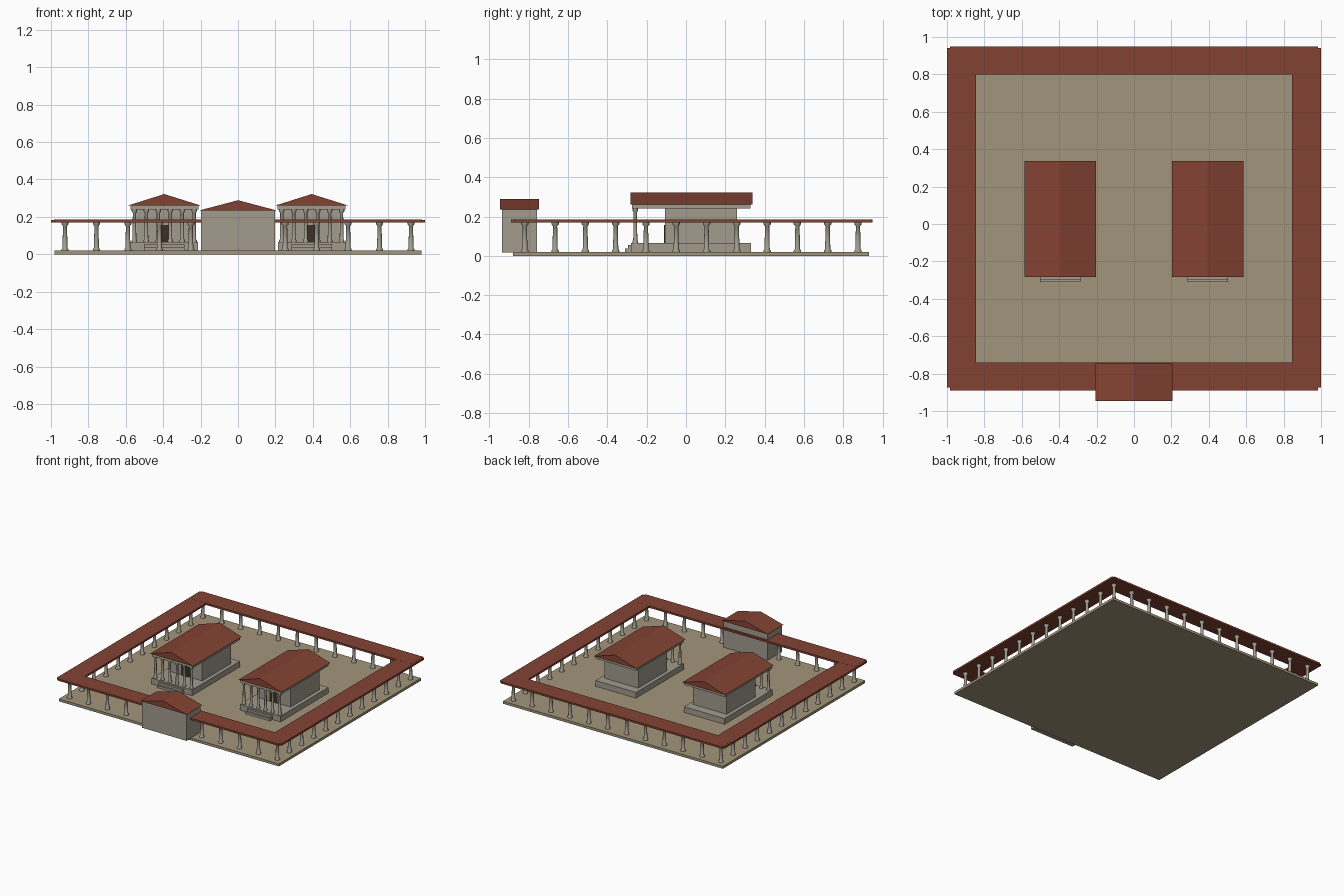
import bpy, bmesh, math

if "Cube" in bpy.data.objects:
    bpy.data.objects.remove(bpy.data.objects["Cube"])


def material(name, rgb):
    m = bpy.data.materials.new(name)
    m.diffuse_color = (*rgb, 1)
    m.use_nodes = True
    m.node_tree.nodes["Principled BSDF"].inputs["Base Color"].default_value = m.diffuse_color
    return m


STONE = material("stone", (0.36, 0.33, 0.27))
PAVING = material("paving", (0.36, 0.30, 0.20))
TILE = material("roof_tile", (0.23, 0.055, 0.033))
DARK = material("dark_wood", (0.045, 0.028, 0.02))


def add_object(name, mesh, loc=(0, 0, 0)):
    ob = bpy.data.objects.new(name, mesh)
    ob.location = loc
    bpy.context.collection.objects.link(ob)
    return ob


def finish(name, bm, mat):
    bmesh.ops.recalc_face_normals(bm, faces=bm.faces)
    mesh = bpy.data.meshes.new(name)
    bm.to_mesh(mesh)
    bm.free()
    mesh.materials.append(mat)
    return mesh


def box(name, x, y, z, mat):
    """Box from three (low, high) ranges."""
    bm = bmesh.new()
    bmesh.ops.create_cube(bm, size=1)
    for v in bm.verts:
        v.co = [(lo + hi) / 2 + c * (hi - lo) for c, (lo, hi) in zip(v.co, (x, y, z))]
    return add_object(name, finish(name, bm, mat))


def gable(name, cx, half, y, z, mat):
    """Triangular roof prism with its ridge along y."""
    bm = bmesh.new()
    ends = [[bm.verts.new((cx + dx, yy, zz))
             for dx, zz in ((-half, z[0]), (half, z[0]), (0, z[1]))] for yy in y]
    for e in ends:
        bm.faces.new(e)
    for i in range(3):
        j = (i + 1) % 3
        bm.faces.new((ends[0][i], ends[0][j], ends[1][j], ends[1][i]))
    return add_object(name, finish(name, bm, mat))


def column_mesh(name, r, h, sides=12):
    """Lathe a column: base ring, tapered shaft, flared capital."""
    profile = [(1.4 * r, 0), (1.4 * r, 0.05 * h), (r, 0.09 * h), (0.8 * r, 0.87 * h),
               (1.4 * r, 0.94 * h), (1.4 * r, h)]
    bm = bmesh.new()
    rings = [[bm.verts.new((pr * math.cos(2 * math.pi * i / sides),
                            pr * math.sin(2 * math.pi * i / sides), pz))
              for i in range(sides)] for pr, pz in profile]
    for a, b in zip(rings, rings[1:]):
        for i in range(sides):
            j = (i + 1) % sides
            bm.faces.new((a[i], a[j], b[j], b[i])).smooth = True
    bm.faces.new(rings[0])
    bm.faces.new(rings[-1])
    for e in bm.edges:
        if len(e.link_faces) == 2 and e.calc_face_angle(0) > math.radians(35):
            e.smooth = False
    return finish(name, bm, STONE)


# Paved courtyard
box("courtyard_floor", (-0.98, 0.98), (-0.88, 0.93), (0, 0.02), PAVING)

# Flat roofs of the surrounding colonnade
Z_ROOF = (0.17, 0.185)
box("colonnade_roof_front", (-0.985, 0.985), (-0.89, -0.74), Z_ROOF, TILE)
box("colonnade_roof_back", (-0.985, 0.985), (0.80, 0.95), Z_ROOF, TILE)
for side, s in (("left", -1), ("right", 1)):
    box("colonnade_roof_" + side, sorted((s * 0.845, s)), (-0.875, 0.94),
        (0.1695, 0.1845), TILE)

# Colonnade columns, 12 along each side
N = 12
col = column_mesh("colonnade_column", 0.0135, 0.15)
Y0, Y1, X1 = -0.82, 0.875, 0.925
for i in range(N):
    t = i / (N - 1)
    x, y = -X1 + 2 * X1 * t, Y0 + (Y1 - Y0) * t
    if abs(x) > 0.2:                       # gap for the gatehouse
        add_object("front_column", col, (x, Y0, 0.02))
    add_object("back_column", col, (x, Y1, 0.02))
    if 0 < i < N - 1:
        for s in (-1, 1):
            add_object("side_column", col, (s * X1, y, 0.02))

# Gatehouse
box("gatehouse_walls", (-0.198, 0.198), (-0.937, -0.757), (0.018, 0.235), STONE)
gable("gatehouse_roof", 0, 0.205, (-0.947, -0.747), (0.235, 0.289), TILE)

# Two matching temples
tcol = column_mesh("temple_column", 0.0105, 0.177)
for side, cx in (("left", -0.394), ("right", 0.394)):
    def span(h):
        return (cx - h, cx + h)
    box(side + "_temple_podium", span(0.18), (-0.28, 0.33), (0.018, 0.066), STONE)
    box(side + "_temple_upper_step", span(0.108), (-0.296, -0.27), (0.018, 0.055), STONE)
    box(side + "_temple_lower_step", span(0.108), (-0.31, -0.27), (0.018, 0.038), STONE)
    box(side + "_temple_hall", span(0.15), (-0.107, 0.259), (0.066, 0.24), STONE)
    box(side + "_temple_door", span(0.035), (-0.111, -0.1), (0.066, 0.157), DARK)
    box(side + "_temple_beam", span(0.182), (-0.274, 0.327), (0.24, 0.263), STONE)
    gable(side + "_temple_roof", cx, 0.191, (-0.283, 0.338), (0.262, 0.322), TILE)
    # Row of six porch columns
    for i in range(6):
        add_object(side + "_temple_column", tcol, (cx - 0.16 + 0.064 * i, -0.258, 0.065))
